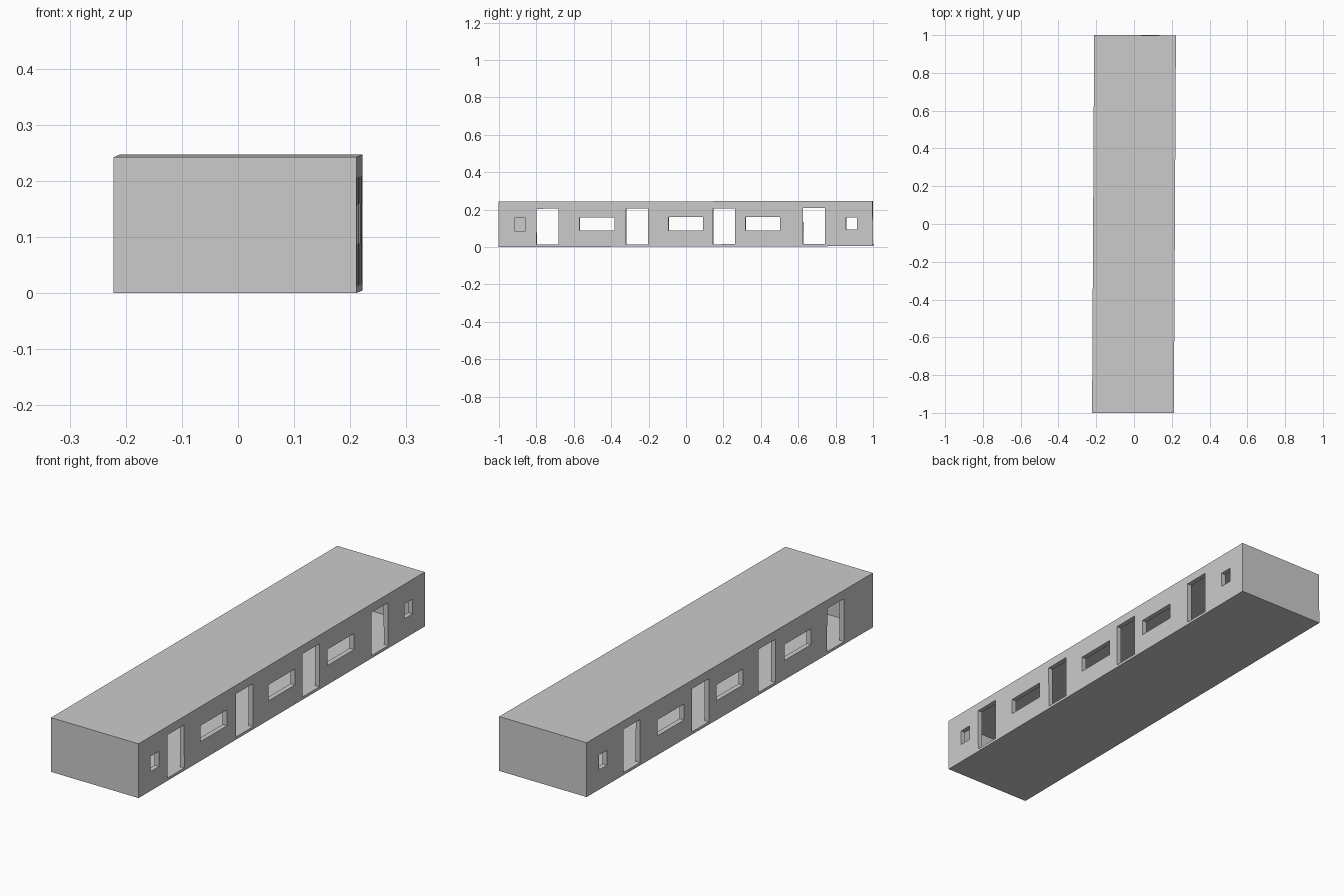
import bpy, bmesh
from mathutils import Matrix, Vector

if "Cube" in bpy.data.objects:
    bpy.data.objects.remove(bpy.data.objects["Cube"])

W, L, H = 0.433, 2.0, 0.242      # outer size
WALL, FLOOR, ROOF = 0.022, 0.010, 0.015

# The whole body sits very slightly turned and pitched
TILT = (Matrix.Translation((0, 0, 0.0023)) @ Matrix.Rotation(-0.0055, 4, 'Z')
        @ Matrix.Rotation(0.0023, 4, 'X'))


def boxes(name, spans, helper=False):
    """One object made of boxes, each given as (x0, x1, y0, y1, z0, z1)."""
    bm = bmesh.new()
    for x0, x1, y0, y1, z0, z1 in spans:
        centre = Vector((x0 + x1, y0 + y1, z0 + z1)) / 2
        size = Matrix.Diagonal((x1 - x0, y1 - y0, z1 - z0, 1))
        bmesh.ops.create_cube(bm, size=1, matrix=TILT @ Matrix.Translation(centre) @ size)
    me = bpy.data.meshes.new(name)
    bm.to_mesh(me)
    bm.free()
    ob = bpy.data.objects.new(name, me)
    bpy.context.collection.objects.link(ob)
    ob.hide_render = helper
    if helper:
        ob.display_type = 'WIRE'
    return ob


# Outer body and hollow interior
body = boxes("carriage_body", [(-W/2, W/2, -L/2, L/2, 0, H)])
cavity = boxes("cavity_cutter", [(-W/2 + WALL, W/2 - WALL, -L/2 + WALL, L/2 - WALL,
                                  FLOOR, H - ROOF)], True)

# Doors and windows pass through both long walls
doors = [(-0.5, 0.5, y - 0.059, y + 0.059, 0.012, 0.204) for y in (-0.74, -0.26, 0.205, 0.685)]
windows = [(-0.5, 0.5, y - 0.093, y + 0.093, 0.086, 0.157) for y in (-0.475, 0.0, 0.412)]

# Small end windows: the front one exists only in the right wall
small = [(-0.5, 0.5, 0.857, 0.915, 0.088, 0.154), (0.0, 0.5, -0.915, -0.857, 0.086, 0.154)]
openings = boxes("opening_cutter", doors + windows + small, True)

for cutter in (cavity, openings):
    mod = body.modifiers.new(cutter.name, 'BOOLEAN')
    mod.operation = 'DIFFERENCE'
    mod.solver = 'EXACT'
    mod.object = cutter

# Bake the cuts and remove the helpers
dg = bpy.context.evaluated_depsgraph_get()
baked = bpy.data.meshes.new_from_object(body.evaluated_get(dg))
body.modifiers.clear()
body.data = baked
for cutter in (cavity, openings):
    bpy.data.objects.remove(cutter)
